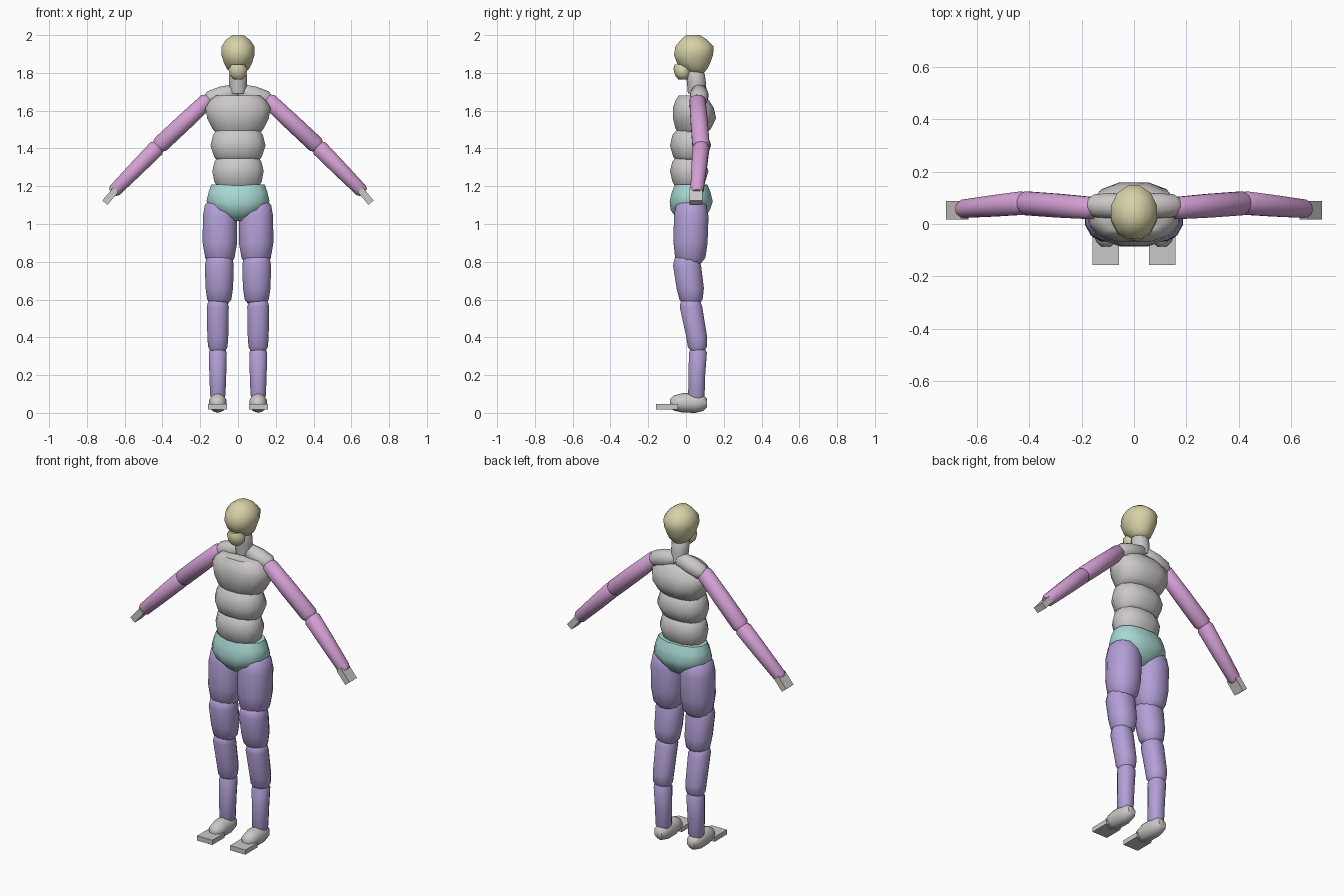
import bpy, bmesh, math
from mathutils import Vector

cube = bpy.data.objects.get("Cube")
if cube:
    bpy.data.objects.remove(cube, do_unlink=True)

X, Y, Z = Vector((1, 0, 0)), Vector((0, 1, 0)), Vector((0, 0, 1))
parts = []


def material(name, r, g, b):
    m = bpy.data.materials.new(name)
    m.use_nodes = True
    m.diffuse_color = (r, g, b, 1)
    m.node_tree.nodes["Principled BSDF"].inputs["Base Color"].default_value = (r, g, b, 1)
    return m


grey = material("warm_grey", .60, .58, .57)
pink = material("orchid_pink", .66, .35, .66)
teal = material("pale_teal", .39, .69, .65)
purple = material("lavender", .45, .35, .68)
straw = material("straw", .68, .64, .39)


def loft(name, mat, rings, u=X, v=Y, sides=12, square=1.0):
    """Skin rings of (centre, half size along u, half size along v)."""
    bm = bmesh.new()
    loops = []
    for c, ru, rv in rings:
        loop = []
        for i in range(sides):
            a = math.tau * (i + .5) / sides
            ca, sa = math.cos(a), math.sin(a)
            du = math.copysign(abs(ca) ** square, ca) * ru
            dv = math.copysign(abs(sa) ** square, sa) * rv
            loop.append(bm.verts.new(c + u * du + v * dv))
        loops.append(loop)
    for lo, hi in zip(loops, loops[1:]):
        for i in range(sides):
            j = (i + 1) % sides
            bm.faces.new((lo[i], lo[j], hi[j], hi[i]))
    bm.faces.new(loops[0])
    bm.faces.new(loops[-1])
    bmesh.ops.recalc_face_normals(bm, faces=bm.faces[:])
    mesh = bpy.data.meshes.new(name)
    bm.to_mesh(mesh)
    bm.free()
    mesh.materials.append(mat)
    ob = bpy.data.objects.new(name, mesh)
    bpy.context.collection.objects.link(ob)
    parts.append(ob)
    return ob


def upright(name, mat, rows, cx=0, sides=12, square=1.0):
    """Stacked rings of (height, half width, front y, back y)."""
    loft(name, mat, [(Vector((cx, (f + b) / 2, z)), w, (b - f) / 2)
                     for z, w, f, b in rows], sides=sides, square=square)


def limb(name, mat, a, b, rows):
    """Rings of (fraction, radius) on the line from a to b."""
    u = (b - a).cross(Y).normalized()
    loft(name, mat, [(a.lerp(b, t), r, r) for t, r in rows], u, Y)


def box(name, mat, centre, axis, u, v, length, width, depth):
    k = math.sqrt(2) / 2
    loft(name, mat, [(centre + axis * (s * length / 2), width * k, depth * k)
                     for s in (-1, 1)], u, v, sides=4)


# Head and neck
upright("skull", straw, [(1.795, .03, .02, .09), (1.82, .06, -.01, .115),
                         (1.85, .076, -.05, .13), (1.895, .091, -.067, .147),
                         (1.94, .09, -.06, .15), (1.975, .066, -.03, .115),
                         (2.0, .03, .0, .075)])
upright("jaw", straw, [(1.765, .025, -.04, .01), (1.785, .045, -.057, .025),
                       (1.82, .053, -.066, .03), (1.845, .035, -.06, .025)], sides=10)
upright("neck", grey, [(1.69, .045, .01, .11), (1.75, .05, .005, .105),
                       (1.79, .05, .0, .1), (1.82, .035, .0, .085)], sides=10)

# Torso segments
upright("chest", grey, [(1.48, .12, -.04, .11), (1.505, .14, -.058, .135),
                        (1.56, .168, -.073, .163), (1.615, .178, -.073, .15),
                        (1.655, .152, -.058, .125), (1.68, .12, -.04, .10)], square=.85)
upright("midriff", grey, [(1.335, .115, -.05, .09), (1.355, .13, -.07, .108),
                          (1.415, .15, -.088, .137), (1.47, .136, -.075, .118),
                          (1.495, .12, -.055, .10)], square=.88)
upright("waist", grey, [(1.20, .115, -.06, .09), (1.225, .13, -.075, .105),
                        (1.28, .14, -.088, .122), (1.33, .128, -.075, .105),
                        (1.355, .11, -.055, .085)], square=.88)
upright("pelvis", teal, [(1.015, .03, -.03, .07), (1.04, .085, -.06, .105),
                         (1.075, .135, -.085, .13), (1.12, .172, -.09, .145),
                         (1.17, .16, -.078, .132), (1.21, .145, -.06, .115)], square=.88)

for side, s in (("left", 1), ("right", -1)):
    # Shoulder and arm
    limb(side + "_collar", grey, Vector((0, .07, 1.705)), Vector((s * .17, .07, 1.655)),
         [(0, .03), (.08, .042), (.5, .05), (.88, .045), (1, .03)])
    shoulder = Vector((s * .15, .06, 1.665))
    elbow = Vector((s * .425, .08, 1.408))
    wrist = Vector((s * .665, .057, 1.165))
    limb(side + "_upper_arm", pink, shoulder, elbow,
         [(0, .028), (.05, .044), (.5, .047), (.95, .047), (1, .036)])
    limb(side + "_forearm", pink, elbow.lerp(wrist, -.03), wrist,
         [(0, .034), (.06, .046), (.5, .042), (.95, .036), (1, .026)])
    along = Vector((s * .64, 0, -.77)).normalized()
    box(side + "_hand", grey, Vector((s * .676, .053, 1.147)), along,
        along.cross(Y), Y, .09, .036, .07)

    # Leg segments
    upright(side + "_upper_thigh", purple,
            [(.79, .06, -.035, .08), (.82, .08, -.06, .105), (.9, .094, -.069, .117),
             (1.04, .093, -.067, .122), (1.1, .082, -.055, .11), (1.135, .05, -.02, .07)],
            s * .096, square=.9)
    upright(side + "_lower_thigh", purple,
            [(.575, .045, -.015, .07), (.6, .066, -.037, .09), (.66, .075, -.052, .097),
             (.78, .079, -.071, .082), (.82, .07, -.062, .07), (.84, .05, -.04, .05)],
            s * .099, square=.9)
    upright(side + "_upper_shin", purple,
            [(.325, .04, .025, .095), (.35, .053, .008, .113), (.4, .057, .0, .114),
             (.56, .06, -.035, .088), (.59, .053, -.03, .078), (.61, .035, -.01, .06)],
            s * .107, square=.9)
    upright(side + "_lower_shin", purple,
            [(.07, .033, .02, .09), (.095, .042, .01, .1), (.2, .046, .012, .103),
             (.32, .049, .014, .112), (.35, .035, .03, .095)], s * .107, square=.9)

    # Foot and toe plate
    foot = [(-.086, .02, .03, .07), (-.065, .04, .012, .092), (-.02, .049, .002, .104),
            (.05, .048, .0, .104), (.09, .04, .01, .095), (.11, .025, .03, .075)]
    loft(side + "_foot", grey, [(Vector((s * .107, y, (lo + hi) / 2)), w, (hi - lo) / 2)
                                for y, w, lo, hi in foot], X, Z, sides=10)
    box(side + "_toe_plate", grey, Vector((s * .108, -.1, .033)), Y, X, Z,
        .115, .1, .028)

# Smooth shading with sharp edges kept
bpy.ops.object.select_all(action='DESELECT')
for ob in parts:
    ob.select_set(True)
bpy.context.view_layer.objects.active = parts[0]
bpy.ops.object.shade_smooth_by_angle(angle=math.radians(50))
